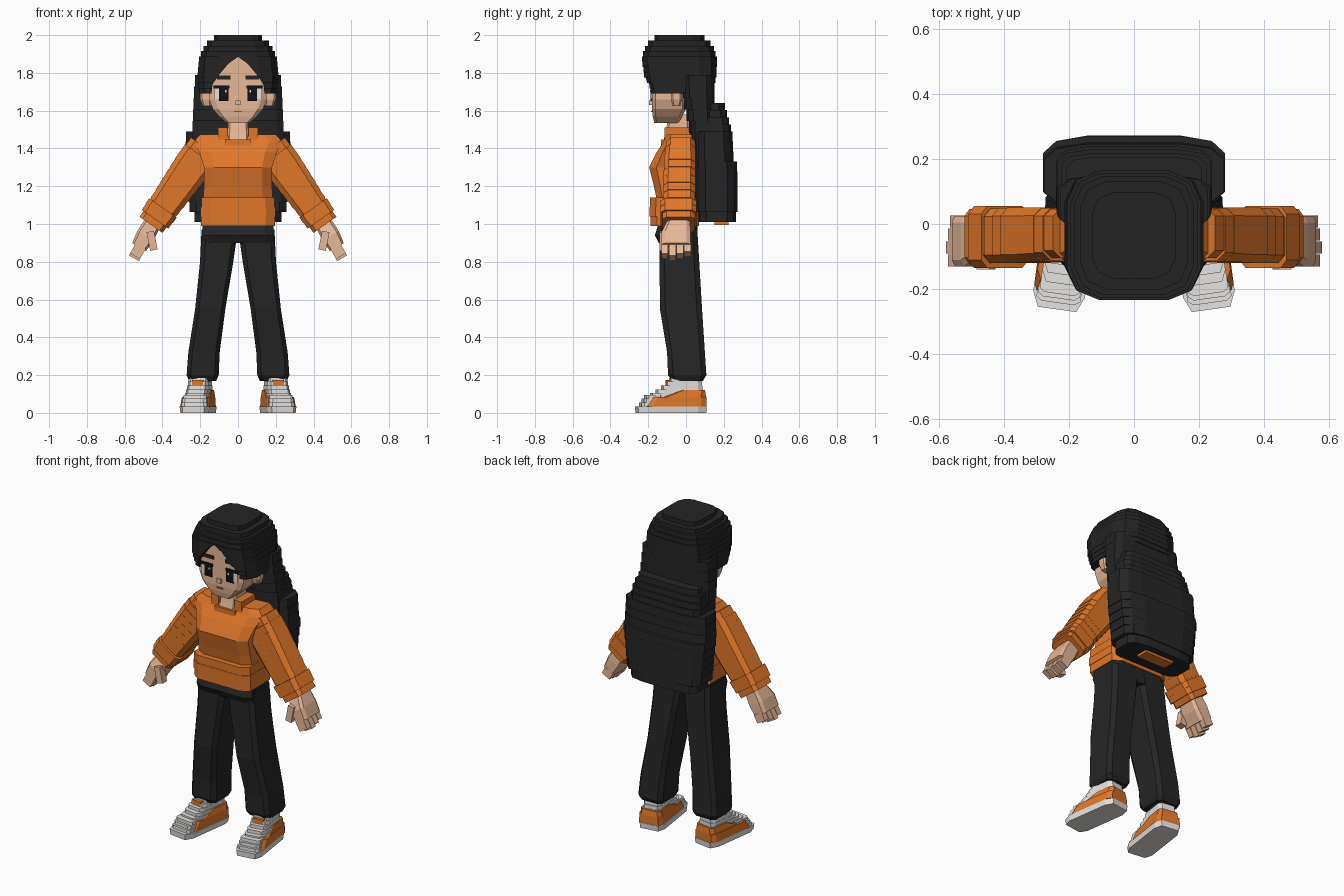
import bpy, bmesh, math
from mathutils import Matrix, Vector

old = bpy.data.objects.get("Cube")
if old:
    bpy.data.objects.remove(old, do_unlink=True)


def material(name, r, g, b):
    m = bpy.data.materials.new(name)
    m.use_nodes = True
    m.diffuse_color = (r, g, b, 1)
    bsdf = next(n for n in m.node_tree.nodes if n.type == 'BSDF_PRINCIPLED')
    bsdf.inputs["Base Color"].default_value = (r, g, b, 1)
    bsdf.inputs["Roughness"].default_value = 0.8
    return m


ORANGE = material("orange knit", 0.75, 0.185, 0.022)
HAIR = material("charcoal hair", 0.018, 0.018, 0.018)
CLOTH = material("charcoal cloth", 0.019, 0.019, 0.02)
SKIN = material("skin", 0.80, 0.48, 0.31)
WHITE = material("off white", 0.78, 0.77, 0.75)
BLACK = material("eye black", 0.006, 0.006, 0.008)
LIP = material("lip brown", 0.3, 0.1, 0.07)


def ring(cx, w, y0, y1, n, p):
    """Rounded rectangle with flat sides, n points."""
    def soft(v):
        return math.copysign(abs(v) ** (2 / p), v)
    top = soft(math.cos(math.pi / n))
    cy, d = (y0 + y1) / 2, (y1 - y0) / 2
    angles = [(i + 0.5) * 2 * math.pi / n for i in range(n)]
    return [(cx + w * soft(math.cos(a)) / top, cy + d * soft(math.sin(a)) / top)
            for a in angles]


def at(keys, z):
    """Interpolate the section keys (z, centre x, half width, y0, y1)."""
    for a, b in zip(keys, keys[1:]):
        if z <= b[0]:
            t = (z - a[0]) / (b[0] - a[0])
            return [u + (v - u) * t for u, v in zip(a[1:], b[1:])]
    return keys[-1][1:]


def make(name, bm, mat):
    bmesh.ops.recalc_face_normals(bm, faces=bm.faces)
    me = bpy.data.meshes.new(name)
    bm.to_mesh(me)
    bm.free()
    me.materials.append(mat)
    ob = bpy.data.objects.new(name, me)
    bpy.context.collection.objects.link(ob)
    return ob


def loft(name, mat, keys, n=8, p=4, steps=0, xf=None, side=1):
    """Skin sections along z; with steps the sides become blocky stairs."""
    levels = [(k[0], k[1:]) for k in keys]
    if steps:
        levels, h = [], (keys[-1][0] - keys[0][0]) / steps
        for i in range(steps):
            z = keys[0][0] + i * h
            s = at(keys, z + h / 2)
            levels += [(z, s), (z + h, s)]
    bm = bmesh.new()
    rows = []
    for z, s in levels:
        row = []
        for x, y in ring(*s, n, p):
            v = Vector((x, y, z))
            v = xf @ v if xf else v
            v.x *= side
            row.append(bm.verts.new(v))
        rows.append(row)
    for a, b in zip(rows, rows[1:]):
        for i in range(n):
            j = (i + 1) % n
            bm.faces.new((a[i], a[j], b[j], b[i]))
    bm.faces.new(rows[0][::-1])
    bm.faces.new(rows[-1])
    return make(name, bm, mat)


def box(name, mat, x0, x1, y0, y1, z0, z1, **kw):
    s = ((x0 + x1) / 2, abs(x1 - x0) / 2, y0, y1)
    return loft(name, mat, [(z0, *s), (z1, *s)], n=4, **kw)


def limb(x, z, dx, dz):
    """Matrix that lays the z axis along a direction in the front plane."""
    return Matrix.Translation((x, 0, z)) @ Matrix.Rotation(math.atan2(dx, dz), 4, 'Y')


# Hair cap with a parted opening for the face
cap = loft("hair_cap", HAIR, [
    (1.69, 0, 0.205, -0.19, 0.14), (1.78, 0, 0.215, -0.22, 0.16),
    (1.88, 0, 0.205, -0.235, 0.165), (1.95, 0, 0.175, -0.21, 0.14),
    (2.0, 0, 0.11, -0.15, 0.08)], n=12, p=4, steps=11)
bm = bmesh.new()
half = [(0.05, 1.85), (0.1, 1.79), (0.135, 1.74), (0.15, 1.6)]
outline = [(0, 1.885)] + half + [(-x, z) for x, z in reversed(half)]
face = bm.faces.new([bm.verts.new((x, -0.5, z)) for x, z in outline])
ext = bmesh.ops.extrude_face_region(bm, geom=[face])["geom"]
bmesh.ops.translate(bm, vec=(0, 0.4, 0),
                    verts=[v for v in ext if isinstance(v, bmesh.types.BMVert)])
cutter = make("face_cutter", bm, HAIR)
cutter.hide_render = True
mod = cap.modifiers.new("face opening", 'BOOLEAN')
mod.operation, mod.solver, mod.object = 'DIFFERENCE', 'EXACT', cutter
bpy.context.view_layer.objects.active = cap
bpy.ops.object.modifier_apply(modifier=mod.name)
bpy.data.objects.remove(cutter, do_unlink=True)

# Long back hair and the pack behind it
loft("back_hair", HAIR, [
    (1.3, 0, 0.24, 0.03, 0.15), (1.5, 0, 0.24, 0.02, 0.15),
    (1.68, 0, 0.235, -0.02, 0.15), (1.79, 0, 0.225, -0.03, 0.15)], n=12, steps=8)
loft("backpack", CLOTH, [
    (1.01, 0, 0.215, 0.065, 0.262), (1.08, 0, 0.255, 0.05, 0.272),
    (1.3, 0, 0.28, 0.05, 0.272), (1.36, 0, 0.28, 0.05, 0.25),
    (1.49, 0, 0.275, 0.05, 0.245)], n=12, p=4, steps=9)
loft("backpack_top", CLOTH, [
    (1.49, 0, 0.24, 0.05, 0.243), (1.56, 0, 0.235, 0.05, 0.225),
    (1.64, 0, 0.2, 0.06, 0.2)], n=12, p=5, steps=4)
box("backpack_trim", ORANGE, -0.1, 0.1, 0.15, 0.225, 0.995, 1.012)

# Head and neck
loft("head", SKIN, [
    (1.535, 0, 0.06, -0.168, -0.04), (1.57, 0, 0.1, -0.176, -0.02),
    (1.61, 0, 0.134, -0.18, 0), (1.66, 0, 0.152, -0.18, 0),
    (1.9, 0, 0.15, -0.18, 0)], p=8)
loft("neck", SKIN, [(1.43, 0, 0.055, -0.122, 0.02), (1.48, 0, 0.055, -0.11, 0.02),
                    (1.58, 0, 0.052, -0.09, 0.02)], p=8)
box("nose", SKIN, -0.014, 0.014, -0.195, -0.17, 1.63, 1.655)
box("mouth", LIP, -0.02, 0.02, -0.184, -0.174, 1.592, 1.599)

# Sweater body with a hem and collar
loft("sweater", ORANGE, [
    (1.05, 0, 0.19, -0.18, 0.06), (1.13, 0, 0.185, -0.155, 0.06),
    (1.2, 0, 0.18, -0.17, 0.06), (1.3, 0, 0.18, -0.195, 0.06),
    (1.38, 0, 0.205, -0.155, 0.06), (1.435, 0, 0.235, -0.12, 0.06),
    (1.475, 0, 0.2, -0.1, 0.05)], p=5)
loft("sweater_hem", ORANGE, [
    (0.99, 0, 0.19, -0.18, 0.07), (1.04, 0, 0.2, -0.195, 0.07),
    (1.14, 0, 0.19, -0.19, 0.065)], p=6, steps=3)
box("collar_back", ORANGE, -0.1, 0.1, 0.02, 0.055, 1.46, 1.52)
box("collar_front", ORANGE, -0.07, 0.07, -0.132, -0.09, 1.41, 1.447)

# Trouser waist
loft("trouser_waist", CLOTH, [
    (0.9, 0, 0.195, -0.145, 0.06), (0.94, 0, 0.192, -0.165, 0.06),
    (1.02, 0, 0.185, -0.14, 0.06)], p=6)

for side, tag in ((1, "left_"), (-1, "right_")):
    # Face details
    box(tag + "eye_white", WHITE, 0.05, 0.126, -0.185, -0.178, 1.662, 1.718, side=side)
    box(tag + "iris", BLACK, 0.05, 0.1, -0.188, -0.18, 1.652, 1.722, side=side)
    box(tag + "eye_glint", WHITE, 0.06, 0.07, -0.19, -0.184, 1.697, 1.71, side=side)
    box(tag + "lashes", BLACK, 0.045, 0.13, -0.189, -0.181, 1.718, 1.734, side=side)
    box(tag + "eyebrow", HAIR, 0.04, 0.112, -0.187, -0.179, 1.765, 1.785, side=side)
    loft(tag + "ear", SKIN, [(1.625, 0.165, 0.022, -0.07, -0.03),
                             (1.66, 0.17, 0.03, -0.08, -0.02),
                             (1.71, 0.17, 0.03, -0.08, -0.02)], side=side)
    box(tag + "collar_side", ORANGE, 0.055, 0.105, -0.115, 0.05, 1.44, 1.51, side=side)

    # Sleeve and cuff
    arm = limb(0.19, 1.38, 0.26, -0.37)
    loft(tag + "sleeve", ORANGE, [
        (-0.03, 0, 0.09, -0.1, 0.045), (0.06, 0, 0.1, -0.115, 0.05),
        (0.25, 0, 0.09, -0.12, 0.05), (0.4, 0, 0.08, -0.12, 0.045)],
        p=5, steps=9, xf=arm, side=side)
    loft(tag + "cuff", ORANGE, [
        (0.36, 0, 0.09, -0.135, 0.055), (0.43, 0, 0.085, -0.135, 0.055),
        (0.47, 0, 0.065, -0.115, 0.04)], p=6, steps=3, xf=arm, side=side)

    # Hand with fingers and thumb
    hand = limb(0.455, 1.0, 0.09, -0.16)
    loft(tag + "palm", SKIN, [
        (0, 0, 0.045, -0.1, 0.02), (0.07, 0, 0.05, -0.13, 0.025),
        (0.14, 0, 0.042, -0.13, 0.025)], p=6, xf=hand, side=side)
    for i in range(4):
        y = -0.13 + i * 0.04
        length = 0.205 - 0.012 * abs(i - 1)
        box(f"{tag}finger_{i + 1}", SKIN, -0.025, 0.035, y, y + 0.036,
            0.13, length, xf=hand, side=side)
    box(tag + "thumb", SKIN, -0.02, 0.02, -0.14, -0.095, 0, 0.1,
        xf=limb(0.465, 0.96, -0.02, -0.1), side=side)

    # Trouser leg
    loft(tag + "trouser_leg", CLOTH, [
        (0.17, 0.187, 0.072, -0.075, 0.09), (0.2, 0.187, 0.085, -0.095, 0.108),
        (0.32, 0.18, 0.083, -0.1, 0.1), (0.55, 0.147, 0.08, -0.138, 0.085),
        (0.8, 0.113, 0.088, -0.14, 0.07), (0.97, 0.097, 0.096, -0.14, 0.06)],
        p=6, side=side)

    # Shoe, turned slightly outward
    turn = Matrix.Translation((0.2, 0, 0)) @ Matrix.Rotation(math.radians(8), 4, 'Z')
    kw = dict(xf=turn, side=side)
    loft(tag + "shoe_sole", WHITE, [(0, 0, 0.076, -0.262, 0.1),
                                    (0.035, 0, 0.08, -0.265, 0.103)], p=6, **kw)
    loft(tag + "shoe_quarter", ORANGE, [(0.035, 0.003, 0.077, -0.225, 0.1),
                                        (0.085, 0.003, 0.073, -0.18, 0.1)], p=8, **kw)
    loft(tag + "shoe_heel", ORANGE, [(0.085, 0, 0.07, -0.14, 0.1),
                                     (0.12, 0, 0.063, -0.04, 0.095)], p=6, **kw)
    loft(tag + "shoe_toe", WHITE, [(0.035, 0, 0.07, -0.252, -0.15),
                                   (0.095, 0, 0.06, -0.21, -0.13)],
         p=6, steps=3, **kw)
    loft(tag + "shoe_upper", WHITE, [(0.085, 0, 0.062, -0.2, 0.085),
                                     (0.14, 0, 0.056, -0.12, 0.083),
                                     (0.185, 0, 0.053, -0.075, 0.07)],
         p=6, steps=5, **kw)
    box(tag + "shoe_tongue", ORANGE, -0.03, 0.03, -0.106, -0.08, 0.148, 0.175, **kw)
